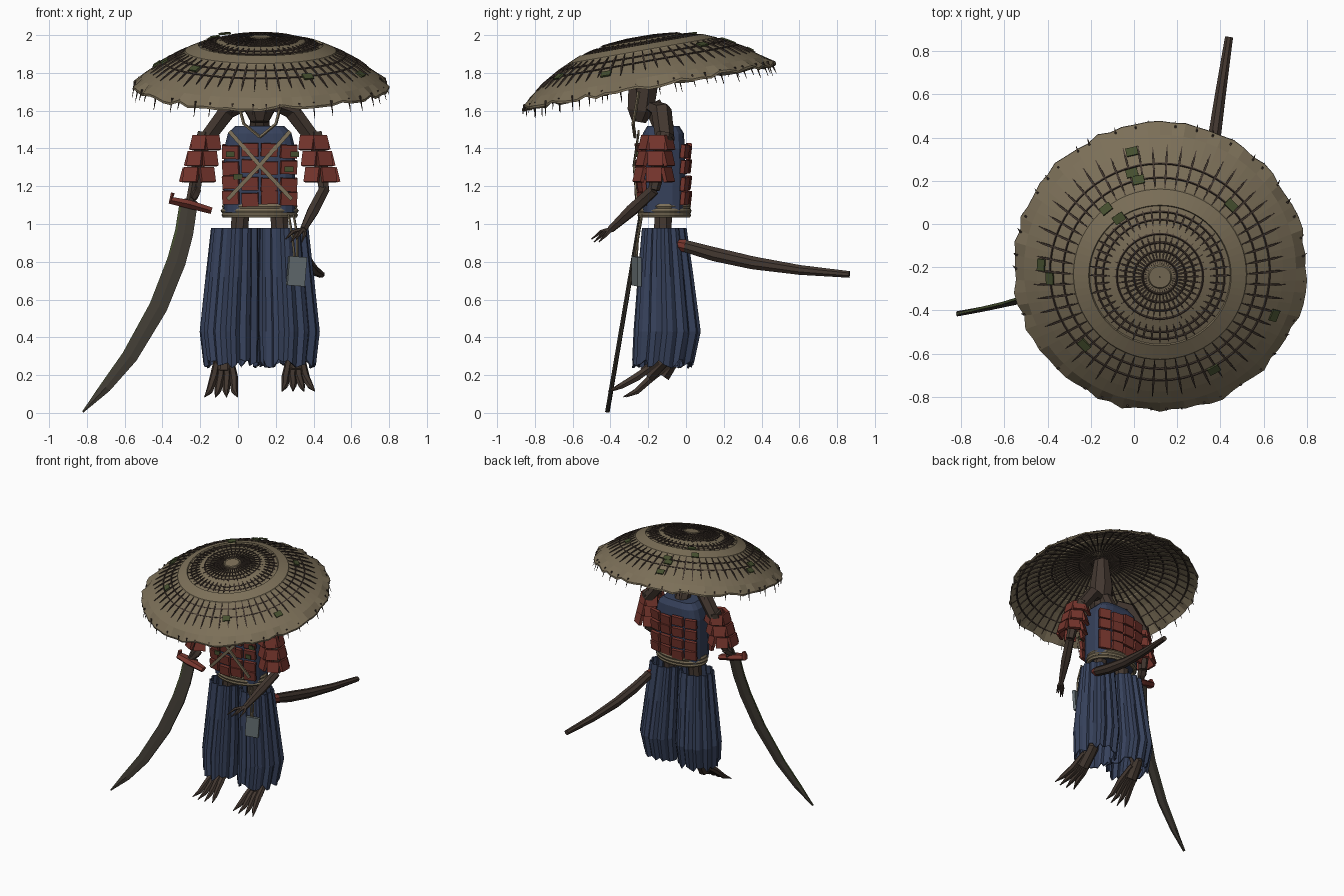
import bpy, bmesh, math, random
from mathutils import Matrix, Vector

if "Cube" in bpy.data.objects:
    bpy.data.objects.remove(bpy.data.objects["Cube"])

random.seed(4)
COLORS = {
    "straw": (0.20, 0.16, 0.098), "dark_wood": (0.055, 0.038, 0.029),
    "navy_cloth": (0.037, 0.053, 0.105), "red_lacquer": (0.18, 0.036, 0.026),
    "moss": (0.06, 0.078, 0.028), "grey_slate": (0.14, 0.17, 0.18),
    "dark_steel": (0.05, 0.043, 0.033),
}
MATS = {}
for key, c in COLORS.items():
    MATS[key] = bpy.data.materials.new(key)
    MATS[key].diffuse_color = (*c, 1)
CX = 0.115   # body centre line
TAU = 2 * math.pi


class Part:
    """Collects simple shapes into one named object."""
    def __init__(self, name):
        self.name, self.bm, self.mats = name, bmesh.new(), []

    def slot(self, mat):
        if mat not in self.mats:
            self.mats.append(mat)
        return self.mats.index(mat)

    def skin(self, rings, mat, closed=False, caps=True):
        s, n = self.slot(mat), len(rings[0])
        vs = [[self.bm.verts.new(p) for p in r] for r in rings]
        faces = []
        for i in range(len(vs) if closed else len(vs) - 1):
            a, b = vs[i], vs[(i + 1) % len(vs)]
            for j in range(n):
                k = (j + 1) % n
                faces.append(self.bm.faces.new((a[j], a[k], b[k], b[j])))
        if caps and not closed:
            faces += [self.bm.faces.new(vs[0][::-1]), self.bm.faces.new(vs[-1])]
        for f in faces:
            f.material_index = s

    def tube(self, path, radii, mat, sides=6, ref=(0, 1, 0), power=1.0):
        path, ref, rings = [Vector(p) for p in path], Vector(ref), []
        for i, p in enumerate(path):
            t = (path[min(i + 1, len(path) - 1)] - path[max(i - 1, 0)]).normalized()
            a = ref.cross(t).normalized()
            b = t.cross(a)
            r = radii[i] if isinstance(radii, list) else radii
            ra, rb = r if isinstance(r, tuple) else (r, r)
            ring = []
            for j in range(sides):
                w = TAU * (j + 0.5) / sides
                c, s = math.cos(w), math.sin(w)
                ring.append(p + a * ra * math.copysign(abs(c) ** power, c)
                            + b * rb * math.copysign(abs(s) ** power, s))
            rings.append(ring)
        self.skin(rings, mat)

    def lathe(self, profile, n, mat, m=Matrix(), jag=lambda r, h, j: (r, h)):
        rings = []
        for j in range(n):
            w, ring = TAU * j / n, []
            for r, h in profile:
                r, h = jag(r, h, j)
                ring.append(m @ Vector((r * math.cos(w), r * math.sin(w), h)))
            rings.append(ring)
        self.skin(rings, mat, closed=True)

    def box(self, loc, size, mat, rot=Matrix()):
        m = Matrix.Translation(loc) @ rot @ Matrix.Diagonal((*size, 1))
        vs = bmesh.ops.create_cube(self.bm, size=1, matrix=m)["verts"]
        s = self.slot(mat)
        for f in {f for v in vs for f in v.link_faces}:
            f.material_index = s

    def done(self, m=None):
        if m:
            self.bm.transform(m)
        bmesh.ops.recalc_face_normals(self.bm, faces=self.bm.faces[:])
        me = bpy.data.meshes.new(self.name)
        self.bm.to_mesh(me)
        self.bm.free()
        for k in self.mats:
            me.materials.append(MATS[k])
        ob = bpy.data.objects.new(self.name, me)
        bpy.context.collection.objects.link(ob)
        return ob


# --- wide tilted straw hat, built upright then tilted ---
TILT = Matrix.Translation((0.12, -0.2, 1.735)) @ Matrix.Rotation(math.radians(10), 4, 'X')
DOME = [(0.002, .262), (.05, .262), (.055, .256), (.2, .243), (.325, .208), (.33, .217),
        (.4, .187), (.405, .178), (.5, .13), (.57, .085), (.63, .043), (.68, .0)]


def dome(r):
    for (a, ha), (b, hb) in zip(DOME, DOME[1:]):
        if r <= b:
            return ha + (hb - ha) * max(0, r - a) / (b - a)
    return 0


fray = [(random.uniform(-.012, .008), random.uniform(-.014, .012)) for _ in range(72)]


def jag(r, h, j):
    return (r + fray[j][0], h + fray[j][1]) if r > .66 else (r, h)


hat = Part("hat_shell")
hat.lathe(DOME + [(r, h - .012) for r, h in DOME[::-1]], 72, "straw", jag=jag)
hat.done(TILT)

ribs = Part("hat_ribs")


def hoop(r, off, t=.005):
    h = dome(r) + off
    ribs.lathe([(r - t, h), (r, h + t), (r + t, h), (r, h - t)], 60, "dark_wood")


def stick(w, r0, r1, off, t):
    pts = [(r * math.cos(w), r * math.sin(w), dome(r) + off)
           for r in (r0, r0 + .25 * (r1 - r0), r0 + .75 * (r1 - r0), r1)]
    ribs.tube(pts, [t * .4, t, t, t * .3], "dark_wood", 4, (-math.sin(w), math.cos(w), 0))


for count, r0, r1, t in [(54, .405, .585, .0065), (48, .235, .32, .006), (40, .06, .215, .005)]:
    for i in range(count):
        stick(TAU * i / count, r0, r1 + random.uniform(-.012, .012), .004, t)
for r in (.08, .12, .16, .2, .265, .3, .45, .51):
    hoop(r, .003)
for i in range(54):                       # underside frame
    stick(TAU * i / 54, .04, .66, -.016, .006)
for r in (.06, .15, .25, .35, .45, .55, .62):
    hoop(r, -.018, .006)
for i in range(44):                       # thorns hanging from the rim
    w, r = TAU * (i + random.random() * .6) / 44, .665
    p = Vector((r * math.cos(w), r * math.sin(w), .015))
    q = p * 1.025 - Vector((0, 0, random.uniform(.045, .085)))
    ribs.tube([p, q], [.006, .001], "dark_wood", 4, (-math.sin(w), math.cos(w), 0))
ribs.done(TILT)

moss = Part("hat_moss")
for x, y in [(-.01, .36), (-.01, .27), (.02, .24), (-.13, .11), (-.07, .07), (.45, .12),
             (-.43, -.17), (-.39, -.23), (.65, -.41), (-.23, -.54), (.37, -.66)]:
    u, v = x - .12, y + .2
    r, w = math.hypot(u, v), math.atan2(v, u)
    slope = math.atan2(dome(r - .02) - dome(r + .02), .04)
    rot = Matrix.Rotation(w, 4, 'Z') @ Matrix.Rotation(slope, 4, 'Y')
    moss.box((u, v, dome(r) + .013), (.04, .055, .009), "moss", rot)
moss.done(TILT)

# --- head, neck and chin cord ---
head = Part("head")
head.tube([(CX, -.25, 1.54), (CX, -.24, 1.6), (CX, -.225, 1.75), (CX, -.225, 1.97)],
          [(.05, .04), (.085, .075), (.09, .085), (.055, .055)], "dark_wood", 8)
head.tube([(CX, -.1, 1.47), (CX, -.18, 1.64)], [.06, .05], "dark_wood", 8)
head.done()
cord = Part("chin_cord")
for s in (-1, 1):
    cord.tube([(CX + s * .13, -.25, 1.7), (CX + s * .085, -.28, 1.53), (CX, -.27, 1.46)],
              .009, "straw", 5)
cord.done()

# --- torso, armour, straps and belt ---
torso = Part("torso")
torso.tube([(CX, -.12, z) for z in (1.06, 1.2, 1.4, 1.48, 1.52)],
           [(.19, .115), (.19, .12), (.19, .115), (.17, .11), (.13, .085)],
           "navy_cloth", 16, power=.55)
torso.done()
armour = Part("chest_armour")
for side in (-1, 1):
    for row, z in enumerate((1.135, 1.215, 1.3, 1.385)):
        for col in range(4):
            x = (col - 1.5) * .102
            turn = Matrix.Rotation(-side * x * 1.8, 4, 'Z') @ Matrix.Rotation(-side * .12, 4, 'X')
            y = -.12 + side * (.135 - abs(x) ** 2 * .9)
            armour.box((CX + x, y, z + random.uniform(-.008, .008)), (.088, .024, .07),
                       "red_lacquer", turn @ Matrix.Rotation(random.uniform(-.05, .05), 4, 'Y'))
for x, z in [(-.04, 1.37), (.3, 1.37), (.27, 1.29), (.0, 1.25)]:
    armour.box((x, -.258, z), (.045, .009, .03), "moss")
armour.done()
straps = Part("cross_straps")
for s in (-1, 1):
    straps.tube([(CX + s * .16, -.25, 1.49), (CX, -.277, 1.31), (CX - s * .17, -.262, 1.13)],
                (.015, .007), "straw", 4)
straps.done()
belt = Part("rope_belt")
for z, r in ((1.047, .188), (1.07, .192), (1.093, .186)):
    ring = [(r + .015 * math.cos(TAU * k / 6), .014 * math.sin(TAU * k / 6)) for k in range(6)]
    belt.lathe(ring, 32, "straw", Matrix.Translation((CX, -.115, z)) @ Matrix.Diagonal((1, .7, 1, 1)))
belt.done()

# --- arms with shoulder plates (s = side) ---
for s, tag in ((-1, "right"), (1, "left")):
    arm = Part(tag + "_arm")
    arm.tube([(CX + s * .09, -.17, 1.62), (CX + s * .17, -.13, 1.6), (CX + s * .29, -.11, 1.44)],
             [(.03, .05), (.05, .055), (.045, .05)], "dark_wood", 6)
    elbow = (CX + s * .34, -.17, 1.18)
    arm.tube([(CX + s * .29, -.11, 1.48), (CX + s * .325, -.14, 1.32), elbow],
             [.045, .042, .03], "dark_wood", 6)
    wrist, tip = (((.345, -.4, .97), (.295, -.5, .92)) if s > 0 else
                  ((-.25, -.22, 1.13), (-.26, -.24, 1.09)))
    arm.tube([elbow, (Vector(elbow) + Vector(wrist)) / 2, wrist], [.032, .034, .02], "dark_wood", 6)
    for k in range(4):                    # fingers
        o = Vector(((k - 1.5) * .022, .01 * k, -.012 * (k % 2)))
        mid = (Vector(wrist) + Vector(tip)) / 2 + o + Vector((0, 0, .012))
        arm.tube([wrist, mid, Vector(tip) + o * 1.3], [.014, .011, .003], "dark_wood", 5, (1, 0, 0))
    arm.done()
    guard = Part(tag + "_shoulder_plates")
    for row, z in enumerate((1.43, 1.345, 1.26)):
        for k in range(5):
            w = math.radians(-120 + 60 * k)
            d = Vector((s * math.cos(w), math.sin(w), 0))
            rot = Matrix.Rotation(math.atan2(d.y, d.x), 4, 'Z') @ Matrix.Rotation(-.25, 4, 'Y')
            c = Vector((CX + s * (.285 + .018 * row), -.155 - .008 * row, z)) + d * (.07 + .008 * row)
            guard.box(c, (.022, .084, .078), "red_lacquer", rot)
    guard.done()

# --- pleated trousers, legs and clawed feet ---
for s, tag in ((-1, "right"), (1, "left")):
    legs = Part(tag + "_trouser_leg")
    n, rings = 36, []
    for z, dx, rx, ry, cy in [(.98, .128, .13, .118, -.115), (.72, .14, .147, .148, -.108),
                              (.43, .155, .163, .178, -.1), (.27, .148, .15, .165, -.12)]:
        ring = []
        for j in range(n):
            f = (1.0, .97, .86)[j % 3]
            w = TAU * j / n
            drop = random.uniform(-.035, .015) if z < .3 else 0
            ring.append((CX + s * dx + rx * f * math.cos(w), cy + ry * f * math.sin(w), z + drop))
        rings.append(ring)
    legs.skin(rings, "navy_cloth", caps=False)
    ob = legs.done()
    mod = ob.modifiers.new("cloth_thickness", 'SOLIDIFY')
    mod.thickness = .01

    foot = Part(tag + "_leg_and_foot")
    fx, fwd, low = (CX + s * .19, -.08 if s > 0 else 0, .115 if s > 0 else .085)
    foot.tube([(CX + s * .1, -.12, 1.08), (CX + s * .13, -.13, .65), (fx, -.06 + fwd * .5, .3),
               (fx, -.13 + fwd, .2)], [.05, .05, .045, .05], "dark_wood", 8)
    for k in range(4):                    # long toes
        o = (k - 1.5) * .034
        foot.tube([(fx + o * .7, -.07 + fwd, .27), (fx + o, -.18 + fwd, .19),
                   (fx + o * 1.3 + s * .01, -.26 + fwd, low + .03),
                   (fx + o * 1.7 + s * .015, -.34 + fwd + abs(o) * .5, low)],
                  [.02, .024, .018, .003], "dark_wood", 6, (1, 0, 0))
    foot.done()

# --- curved sword ---
sword = Part("sword")
path = [(-.262, 1.1), (-.285, .95), (-.325, .8), (-.42, .56), (-.57, .3), (-.7, .135), (-.82, .005)]
pts = [Vector((x, -.23 - .17 * (1.1 - z), z)) for x, z in path]
wide = [.054, .055, .056, .054, .046, .032, .004]
sword.tube(pts, [(w, .012) for w in wide], "dark_steel", 6)
sword.tube([p + Vector((-.88, 0, .4)) * w * .86 for p, w in zip(pts, wide)],
           [.008] * 6 + [.003], "moss", 4)
sword.tube([(-.262, -.23, 1.1), (-.225, -.16, 1.3)], .02, "dark_wood", 6)
sword.tube([(-.345, -.23, 1.165), (-.355, -.23, 1.125), (-.26, -.23, 1.105), (-.14, -.23, 1.07)],
           [(.012, .02), (.024, .035), (.026, .05), (.02, .03)], "red_lacquer", 6)
sword.done()

# --- scabbard ---
scabbard = Part("scabbard")
sp = [(.335, -.01, .885), (.345, .15, .84), (.365, .35, .795), (.4, .6, .757), (.44, .865, .733)]
scabbard.tube(sp, [(.034, .034), (.04, .036), (.037, .033), (.028, .027), (.019, .02)],
              "dark_wood", 8, (1, 0, 0))
scabbard.tube([(.33, -.065, .895), (.335, -.005, .884)], [.027, .037], "red_lacquer", 8, (1, 0, 0))
scabbard.done()

# --- hanging slate tag ---
tag = Part("hanging_tag")
tag.box((.31, -.262, .75), (.098, .022, .155), "grey_slate",
        Matrix.Rotation(.08, 4, 'Y') @ Matrix.Rotation(.35, 4, 'Z'))
for dx in (-.012, .014):
    tag.tube([(.28 + dx, -.235, 1.05), (.3 + dx, -.255, .93), (.305 + dx * .5, -.262, .82)],
             .007, "straw", 5)
tag.done()

for m in bpy.data.materials:
    if m.users and not m.is_grease_pencil:
        m.use_nodes = True
        m.node_tree.nodes["Principled BSDF"].inputs["Base Color"].default_value = m.diffuse_color
